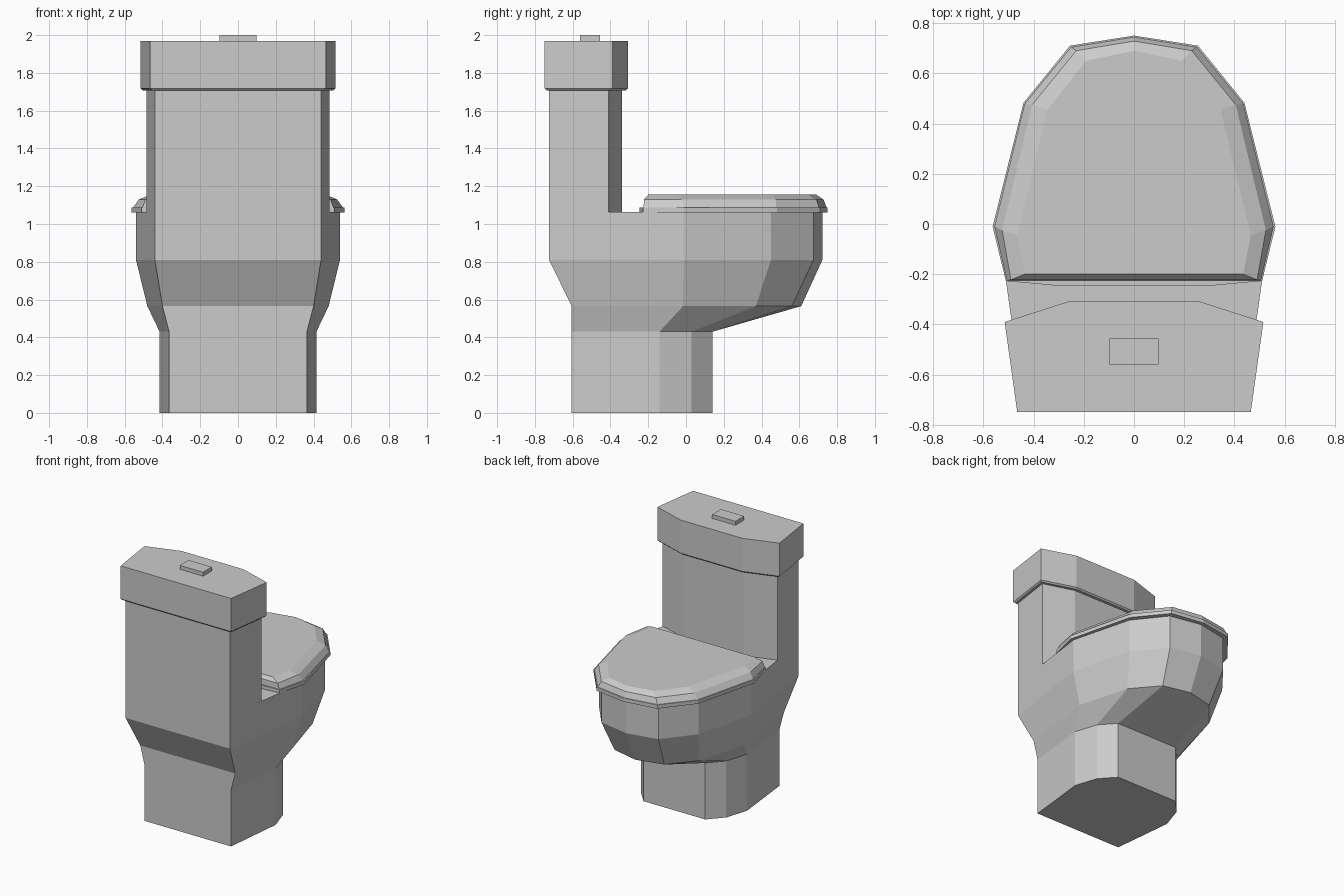
import bpy, bmesh

if "Cube" in bpy.data.objects:
    bpy.data.objects.remove(bpy.data.objects["Cube"])


def loft(name, rings, bottom=True):
    """Skin mirrored outlines; each ring is (z, right-half points from back to front)."""
    bm = bmesh.new()
    loops = []
    for z, half in rings:
        left = [(-x, y) for x, y in reversed(half) if x > 0]
        loops.append([bm.verts.new((x, y, z)) for x, y in half + left])
    n = len(loops[0])
    for a, b in zip(loops, loops[1:]):
        for i in range(n):
            j = (i + 1) % n
            bm.faces.new((a[i], a[j], b[j], b[i]))
    if bottom:
        bm.faces.new(loops[0][::-1])
    bm.faces.new(loops[-1])
    bmesh.ops.recalc_face_normals(bm, faces=bm.faces)
    mesh = bpy.data.meshes.new(name)
    bm.to_mesh(mesh)
    bm.free()
    obj = bpy.data.objects.new(name, mesh)
    bpy.context.collection.objects.link(obj)
    return obj


# Pedestal and bowl
foot = [(.365, -.605), (.415, -.14), (.36, .03), (.26, .14), (0, .14)]
belly = [(.40, -.605), (.48, -.015), (.37, .37), (.21, .56), (0, .61)]
rim = [(.44, -.725), (.54, -.01), (.42, .45), (.24, .675), (0, .722)]
loft("bowl", [(0, foot), (.43, foot), (.565, belly), (.81, rim), (1.063, rim)])

# Tank rising from the back of the bowl
tank = [(.44, -.725), (.484, -.41), (.25, -.338)]
loft("tank", [(1.063, tank), (1.712, tank)], bottom=False)

# Tank cover with a slightly chamfered underside
cover_low = [(.455, -.738), (.505, -.397), (.257, -.318)]
cover = [(.465, -.748), (.515, -.39), (.26, -.308)]
loft("tank_cover", [(1.708, cover_low), (1.718, cover), (1.97, cover)])

# Flush button
button = [(.098, -.56), (.098, -.455)]
loft("flush_button", [(1.97, button), (2.0, button)])

# Seat ring
seat = [(.29, -.247), (.51, -.227), (.563, -.01), (.44, .482), (.255, .71), (0, .75)]
loft("seat", [(1.06, seat), (1.088, seat)])

# Closed lid with a two-step rounded edge
lid_low = [(.505, -.225), (.555, -.01), (.435, .478), (.25, .704), (0, .744)]
lid_mid = [(.49, -.222), (.525, -.025), (.405, .475), (.23, .69), (0, .728)]
lid_top = [(.435, -.2), (.465, -.045), (.345, .455), (.19, .65), (0, .69)]
loft("lid", [(1.088, lid_low), (1.13, lid_mid), (1.155, lid_top)])
